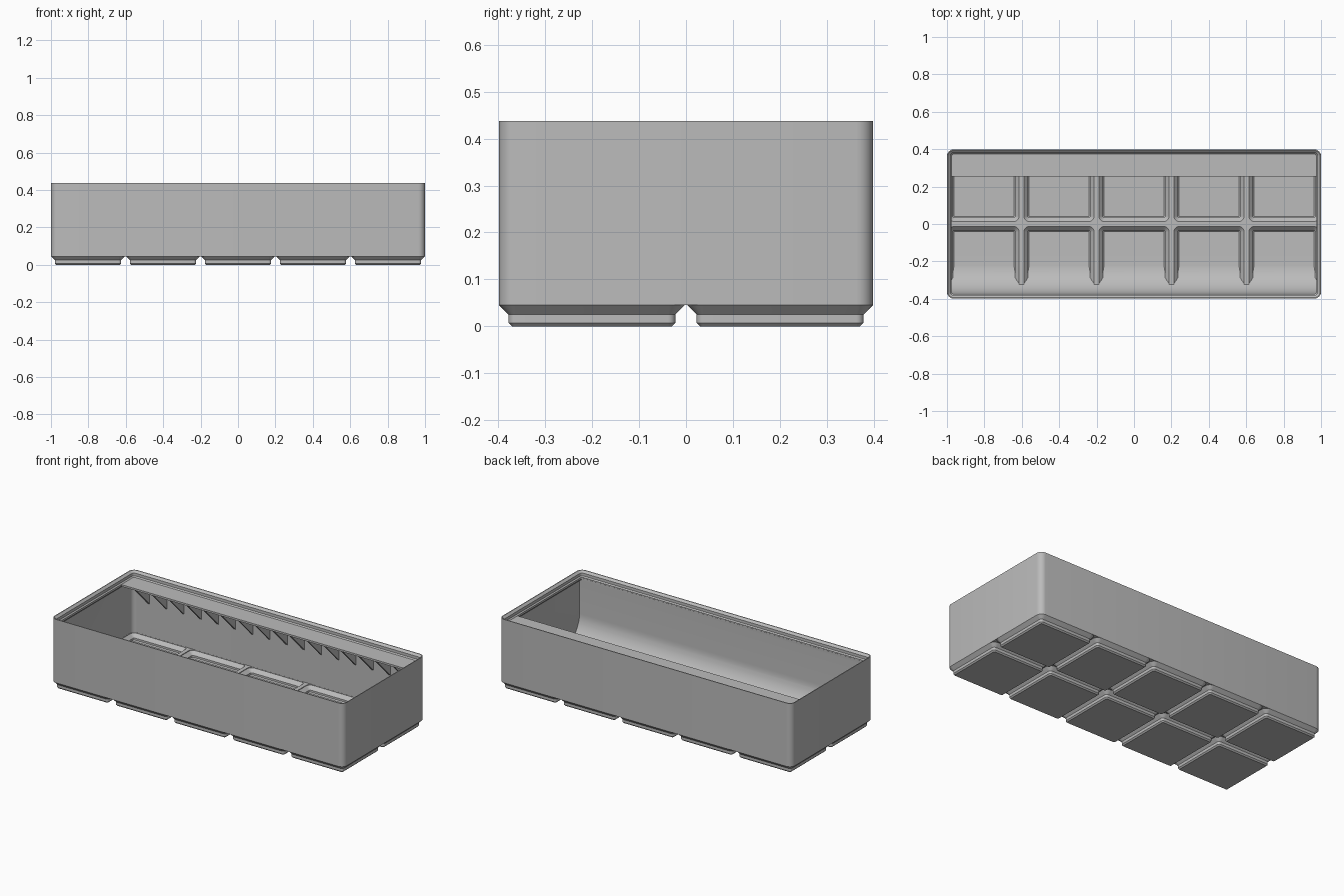
import bpy, bmesh
from math import sin, cos, pi, radians

if "Cube" in bpy.data.objects:
    bpy.data.objects.remove(bpy.data.objects["Cube"])

HX, HY, TOP = 1.0, 0.3986, 0.437      # half sizes and height
PITCH, RAD = 0.401, 0.0358            # foot spacing, outer corner radius
BASE, FLOOR = 0.0453, 0.055           # underside and ridge top of the body

grey = bpy.data.materials.new("Grey plastic")
grey.use_nodes = True
grey.diffuse_color = (0.5, 0.5, 0.5, 1)
grey.node_tree.nodes["Principled BSDF"].inputs["Base Color"].default_value = (0.5, 0.5, 0.5, 1)


def finish(name, bm):
    bmesh.ops.recalc_face_normals(bm, faces=bm.faces)
    mesh = bpy.data.meshes.new(name)
    bm.to_mesh(mesh)
    bm.free()
    mesh.materials.append(grey)
    obj = bpy.data.objects.new(name, mesh)
    bpy.context.collection.objects.link(obj)
    return obj


def loft(bm, rings, cx=0, cy=0, seg=6):
    """Closed solid through rounded rectangles (half x, half y, radius, z)."""
    loops = []
    for hx, hy, r, z in rings:
        loop = []
        for q, (sx, sy) in enumerate([(1, 1), (-1, 1), (-1, -1), (1, -1)]):
            for i in range(seg + 1):
                a = (q + i / seg) * pi / 2
                loop.append(bm.verts.new((cx + sx * (hx - r) + r * cos(a),
                                          cy + sy * (hy - r) + r * sin(a), z)))
        loops.append(loop)
    n = len(loops[0])
    for a, b in zip(loops, loops[1:]):
        for i in range(n):
            j = (i + 1) % n
            bm.faces.new((a[i], a[j], b[j], b[i]))
    bm.faces.new(loops[0][::-1])
    bm.faces.new(loops[-1])


def extrude_x(bm, profile, x0, x1):
    """Solid from a y-z outline between two x positions."""
    a, b = [[bm.verts.new((x, y, z)) for y, z in profile] for x in (x0, x1)]
    n = len(profile)
    for i in range(n):
        j = (i + 1) % n
        bm.faces.new((a[i], a[j], b[j], b[i]))
    bm.faces.new(a[::-1])
    bm.faces.new(b)


def cut(target, cutter):
    cutter.hide_render = True
    mod = target.modifiers.new("cut", "BOOLEAN")
    mod.operation, mod.solver, mod.object = "DIFFERENCE", "EXACT", cutter
    bpy.context.view_layer.objects.active = target
    bpy.ops.object.modifier_apply(modifier=mod.name)


def cells(name, profile):
    """The same square solid repeated on the foot grid."""
    bm = bmesh.new()
    for i in range(-2, 3):
        for j in (-0.5, 0.5):
            loft(bm, [(h, h, r, z) for h, r, z in profile], i * PITCH, j * PITCH)
    return finish(name, bm)


def inset_rings(steps):
    return [(HX - d, HY - d, max(RAD - d, 0.008), z) for d, z in steps]


# Outer body block
bm = bmesh.new()
loft(bm, inset_rings([(0, BASE), (0, TOP)]))
body = finish("bin_body", bm)

# Interior space with the stepped stacking lip
bm = bmesh.new()
loft(bm, inset_rings([(0.0095, FLOOR), (0.0095, 0.374), (0.0248, 0.3895), (0.0248, 0.401),
                      (0.0181, 0.4077), (0.0181, 0.4248), (0.005, TOP), (0.005, TOP + 0.02)]))
interior = finish("interior_cutter", bm)

# Feet and the hollows inside them
feet = cells("feet", [(0.17, 0.0076, 0), (0.1776, 0.0153, 0.0076), (0.1776, 0.0153, 0.0248),
                      (0.1981, RAD, BASE), (0.193, 0.031, 0.049)])
hollows = cells("hollow_cutter", [(0.161, 0.006, 0.012), (0.167, 0.01, 0.018),
                                  (0.167, 0.01, 0.03), (0.188, 0.03, 0.051), (0.188, 0.03, 0.065)])

# Curved scoop along the front, kept out of the hollowed space
R, Y0, Z0 = 0.16, -0.373, 0.0115
arc = [(Y0 + R - R * cos(t), Z0 + R - R * sin(t)) for t in (i * pi / 32 for i in range(17))]
bm = bmesh.new()
extrude_x(bm, [(-0.5, 0.395), (Y0, 0.395)] + arc + [(Y0 + R, -0.05), (-0.5, -0.05)], -1.1, 1.1)
scoop = finish("scoop_cutter", bm)
cut(interior, scoop)
cut(hollows, scoop)
cut(body, interior)
cut(body, hollows)
cut(feet, hollows)
for helper in (interior, hollows, scoop):
    bpy.data.objects.remove(helper)

# Label shelf along the back
bm = bmesh.new()
extrude_x(bm, [(0.253, 0.3895), (0.391, 0.3895), (0.391, 0.401), (0.253, 0.401)], -0.98, 0.98)
shelf = finish("label_shelf", bm)

# Triangular brackets under the shelf
bm = bmesh.new()
for k in range(16):
    x = (k - 7.5) * 2 / 17
    extrude_x(bm, [(0.255, 0.391), (0.391, 0.391), (0.391, 0.253)], x - 0.006, x + 0.006)
brackets = finish("shelf_brackets", bm)

# Smooth the rounded corners and the scoop, keep hard edges
bpy.ops.object.select_all(action="DESELECT")
for obj in (body, feet):
    obj.select_set(True)
bpy.context.view_layer.objects.active = body
bpy.ops.object.shade_smooth_by_angle(angle=radians(25))
